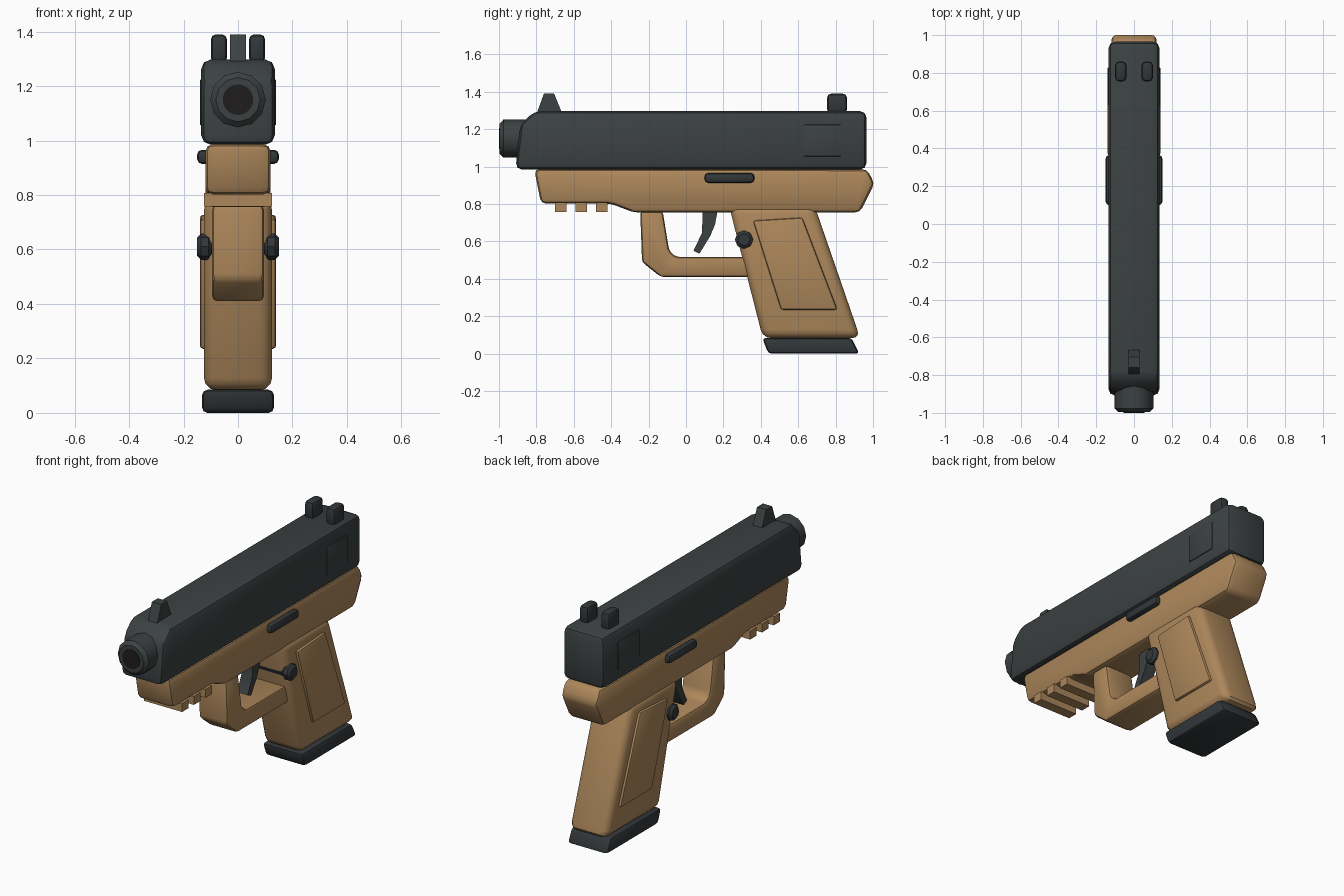
import bpy, bmesh, math
from mathutils import Matrix

if "Cube" in bpy.data.objects:
    bpy.data.objects.remove(bpy.data.objects["Cube"])


def material(name, rgb):
    m = bpy.data.materials.new(name)
    m.diffuse_color = (*rgb, 1)
    m.use_nodes = True
    m.node_tree.nodes["Principled BSDF"].inputs["Base Color"].default_value = m.diffuse_color
    return m


TAN = material("tan polymer", (0.42, 0.245, 0.105))
METAL = material("gunmetal", (0.045, 0.053, 0.054))
DARK = material("dark steel", (0.032, 0.038, 0.041))
BORE = material("bore black", (0.014, 0.012, 0.012))


def finish(name, bm, mat, bevel=0, segments=2):
    """Bevel all hard edges, then make the object."""
    bmesh.ops.recalc_face_normals(bm, faces=bm.faces[:])
    if bevel:
        edges = [e for e in bm.edges if e.calc_face_angle(0) > 0.01]
        bmesh.ops.bevel(bm, geom=edges, offset=bevel, offset_type='OFFSET',
                        segments=segments, profile=0.5, affect='EDGES',
                        clamp_overlap=True)
        bmesh.ops.recalc_face_normals(bm, faces=bm.faces[:])
    me = bpy.data.meshes.new(name)
    bm.to_mesh(me)
    bm.free()
    me.materials.append(mat)
    ob = bpy.data.objects.new(name, me)
    bpy.context.collection.objects.link(ob)
    bpy.ops.object.select_all(action='DESELECT')
    ob.select_set(True)
    bpy.context.view_layer.objects.active = ob
    bpy.ops.object.shade_smooth_by_angle(angle=math.radians(35))
    return ob


def profile(name, pts, x0, x1, mat, bevel=0, segments=2):
    """Side profile of (y, z) points extruded from x0 to x1."""
    bm = bmesh.new()
    a = [bm.verts.new((x0, y, z)) for y, z in pts]
    b = [bm.verts.new((x1, y, z)) for y, z in pts]
    bm.faces.new(a)
    bm.faces.new(b[::-1])
    n = len(pts)
    for i in range(n):
        j = (i + 1) % n
        bm.faces.new((a[i], b[i], b[j], a[j]))
    return finish(name, bm, mat, bevel, segments)


def box(name, x, y, z, mat, bevel=0, segments=2):
    pts = [(y[0], z[0]), (y[1], z[0]), (y[1], z[1]), (y[0], z[1])]
    return profile(name, pts, x[0], x[1], mat, bevel, segments)


def cylinder(name, axis, centre, r, length, sides, mat, bevel=0, r2=None):
    bm = bmesh.new()
    rot = Matrix.Rotation(math.pi / 2, 4, 'Y' if axis == 'X' else 'X')
    bmesh.ops.create_cone(bm, cap_ends=True, segments=sides, radius1=r,
                          radius2=r if r2 is None else r2, depth=length,
                          matrix=Matrix.Translation(centre) @ rot)
    if bevel:
        rims = [e for e in bm.edges if any(len(f.verts) > 4 for f in e.link_faces)]
        bmesh.ops.bevel(bm, geom=rims, offset=bevel, offset_type='OFFSET',
                        segments=1, profile=0.5, affect='EDGES')
    return finish(name, bm, mat)


# Slide with sloped nose
profile("slide", [(-0.912, 0.985), (0.965, 0.985), (0.965, 1.297),
                  (-0.81, 1.297), (-0.885, 1.225)],
        -0.135, 0.135, METAL, 0.034)

# Barrel and bore disc
cylinder("barrel", 'Y', (0, -0.917, 1.15), 0.102, 0.158, 12, METAL, 0.02)
cylinder("bore", 'Y', (0, -0.99, 1.15), 0.056, 0.02, 24, BORE)

# Sights
profile("front_sight", [(-0.80, 1.28), (-0.66, 1.28), (-0.705, 1.39), (-0.76, 1.39)],
        -0.03, 0.03, METAL)

# Frame / dust cover
profile("frame", [(-0.812, 0.987), (0.968, 0.987), (1.008, 0.91), (0.93, 0.755),
                  (-0.28, 0.755), (-0.40, 0.802), (-0.775, 0.802)],
        -0.12, 0.12, TAN, 0.028)

# Accessory rail teeth
for i in range(3):
    y = -0.70 + 0.11 * i
    box(f"rail_tooth_{i + 1}", (-0.125, 0.125), (y, y + 0.06), (0.758, 0.808), TAN)

# Trigger guard
profile("trigger_guard", [(-0.245, 0.765), (-0.235, 0.49), (-0.135, 0.41), (0.40, 0.41),
                          (0.40, 0.518), (-0.055, 0.518), (-0.09, 0.55), (-0.125, 0.765)],
        -0.095, 0.095, TAN, 0.02)

# Trigger
profile("trigger", [(0.09, 0.77), (0.17, 0.77), (0.155, 0.69), (0.13, 0.63),
                    (0.072, 0.535), (0.04, 0.55), (0.085, 0.645)],
        -0.035, 0.035, METAL)

# Grip and magazine base
profile("grip", [(0.23, 0.79), (0.688, 0.79), (0.932, 0.083), (0.411, 0.083)],
        -0.125, 0.125, TAN, 0.045, 3)
profile("magazine_base", [(0.408, 0.085), (0.44, 0.0), (0.927, 0.0), (0.885, 0.085)],
        -0.132, 0.132, DARK, 0.02)

# Magazine release pin
cylinder("release_pin", 'X', (0, 0.305, 0.61), 0.032, 0.22, 8, DARK)

# Parts repeated on both sides
for side, s in (("left", -1), ("right", 1)):
    def span(a, b):
        return sorted((s * a, s * b))
    box(f"rear_sight_{side}", span(0.04, 0.10), (0.755, 0.86), (1.285, 1.39), DARK, 0.02)
    box(f"slide_plate_{side}", span(0.12, 0.14), (0.63, 0.83), (1.055, 1.225), METAL, 0.006)
    box(f"slide_stop_{side}", span(0.10, 0.15), (0.10, 0.365), (0.914, 0.966), DARK, 0.018)
    profile(f"grip_panel_{side}", [(0.358, 0.712), (0.622, 0.728), (0.81, 0.235), (0.508, 0.235)],
            *span(0.11, 0.14), TAN, 0.013)
    cylinder(f"release_button_{side}", 'X', (s * 0.122, 0.31, 0.61), 0.049, 0.056, 8, DARK, 0.015)
